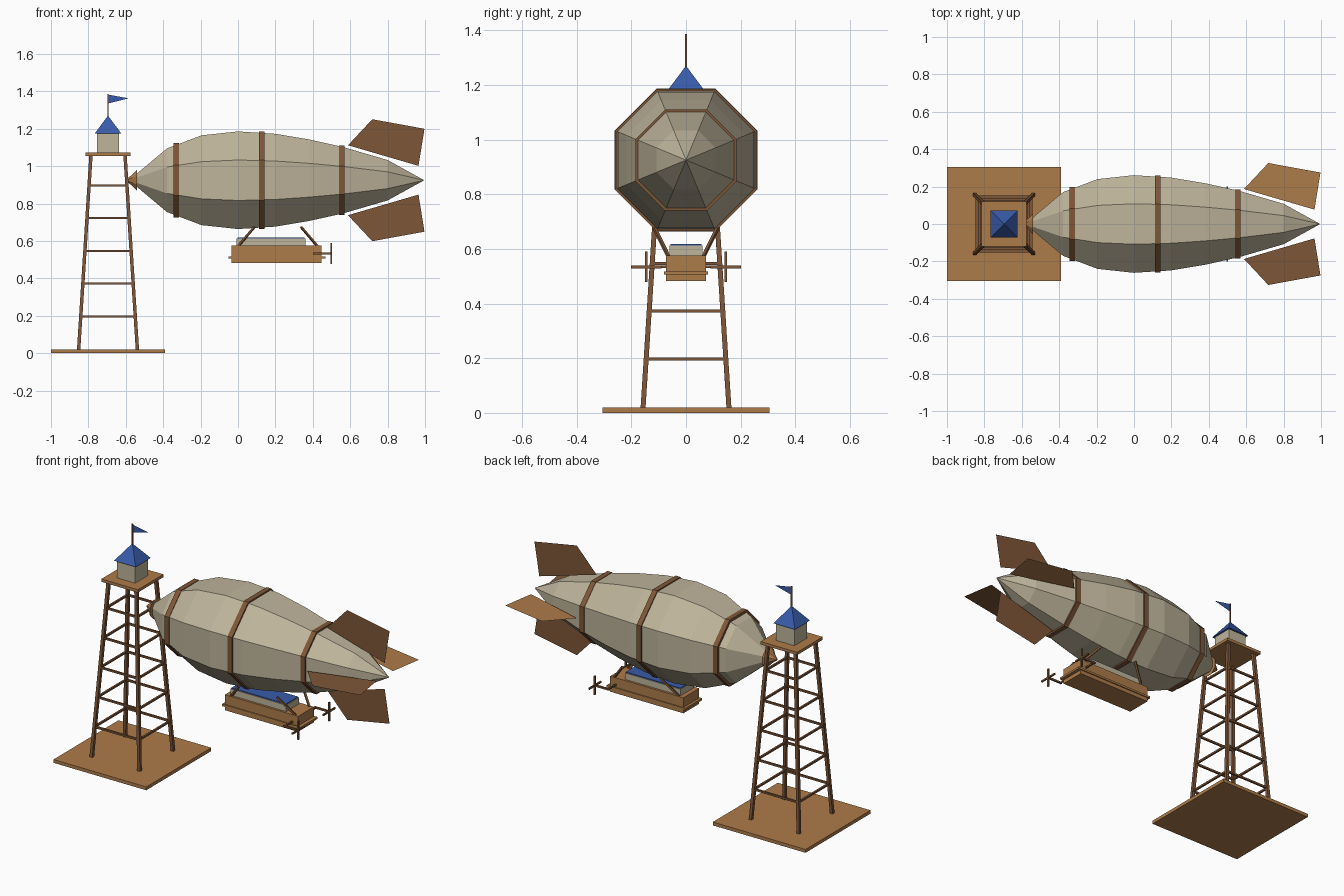
import bpy, bmesh, math
from mathutils import Vector, Matrix

if "Cube" in bpy.data.objects:
    bpy.data.objects.remove(bpy.data.objects["Cube"])


def material(name, rgb):
    m = bpy.data.materials.new(name)
    m.diffuse_color = (*rgb, 1)
    m.use_nodes = True
    m.node_tree.nodes["Principled BSDF"].inputs["Base Color"].default_value = m.diffuse_color
    return m


CANVAS = material("canvas", (0.52, 0.46, 0.33))
WOOD = material("light wood", (0.42, 0.20, 0.070))
DARK = material("dark wood", (0.21, 0.093, 0.040))
BLUE = material("blue cloth", (0.040, 0.105, 0.40))

TX = -0.695      # tower centre
AXIS = 0.925     # hull axis height


def finish(bm, name, mat, fix=True):
    if fix:
        bmesh.ops.recalc_face_normals(bm, faces=bm.faces)
    me = bpy.data.meshes.new(name)
    bm.to_mesh(me)
    bm.free()
    me.materials.append(mat)
    ob = bpy.data.objects.new(name, me)
    bpy.context.collection.objects.link(ob)
    return ob


def box(name, mat, x, y, z):
    """Box from (min, max) ranges."""
    bm = bmesh.new()
    size = [r[1] - r[0] for r in (x, y, z)]
    mid = [(r[1] + r[0]) / 2 for r in (x, y, z)]
    bmesh.ops.create_cube(bm, size=1, matrix=Matrix.Translation(mid) @ Matrix.Diagonal((*size, 1)))
    return finish(bm, name, mat)


def beam(name, mat, a, b, t):
    """Square beam of thickness t between two points."""
    a, b = Vector(a), Vector(b)
    d = b - a
    up = Vector((0, 0, 1)) if abs(d.normalized().z) < 0.9 else Vector((0, 1, 0))
    side = d.cross(up).normalized()
    top = side.cross(d).normalized()
    rot = Matrix((side, top, d.normalized())).transposed().to_4x4()
    bm = bmesh.new()
    bmesh.ops.create_cube(bm, size=1, matrix=Matrix.Translation((a + b) / 2) @ rot
                          @ Matrix.Diagonal((t, t, d.length, 1)))
    return finish(bm, name, mat)


def octagon_lathe(name, mat, profile, closed=False):
    """Eight-sided lathe along x; profile holds (x, half height)."""
    bm = bmesh.new()
    rings = []
    for x, h in profile:
        r = h / math.cos(math.pi / 8)
        angles = [math.pi / 8 + k * math.pi / 4 for k in range(8)]
        rings.append([bm.verts.new((x, r * math.sin(a), AXIS + r * math.cos(a))) for a in angles])
    pairs = list(zip(rings, rings[1:]))
    if closed:
        pairs.append((rings[-1], rings[0]))
    else:
        bm.faces.new(rings[0])
        bm.faces.new(rings[-1])
    for p, q in pairs:
        for k in range(8):
            n = (k + 1) % 8
            bm.faces.new((p[k], p[n], q[n], q[k]))
    return finish(bm, name, mat)


def sheet(name, mat, points):
    bm = bmesh.new()
    bm.faces.new([bm.verts.new(p) for p in points])
    return finish(bm, name, mat, False)


# Mooring tower: ground base, legs and rungs
box("ground_base", WOOD, (-1, -0.39), (-0.305, 0.305), (0, 0.02))
CORNERS = [(-1, -1), (1, -1), (1, 1), (-1, 1)]


def corner(i, z):
    s = 0.157 + (0.091 - 0.157) * (z - 0.02) / 1.04
    cx, cy = CORNERS[i % 4]
    return (TX + cx * s, cy * s, z)


for i in range(4):
    beam("tower_leg", DARK, corner(i, 0.015), corner(i, 1.06), 0.018)
    for z in (0.197, 0.372, 0.547, 0.722, 0.898):
        beam("tower_rung", DARK, corner(i, z), corner(i + 1, z), 0.011)

# Tower top: platform, hut, roof, pole and flag
box("tower_platform", WOOD, (TX - 0.12, TX + 0.12), (-0.12, 0.12), (1.055, 1.072))
box("tower_hut", CANVAS, (TX - 0.06, TX + 0.06), (-0.06, 0.06), (1.072, 1.178))
bm = bmesh.new()
bmesh.ops.create_cone(bm, cap_ends=True, segments=4, radius1=0.071 * math.sqrt(2), radius2=0, depth=0.095,
                      matrix=Matrix.Translation((TX, 0, 1.2225)) @ Matrix.Rotation(math.pi / 4, 4, 'Z'))
finish(bm, "hut_roof", BLUE)
beam("flag_pole", DARK, (TX, 0, 1.26), (TX, 0, 1.386), 0.007)
sheet("flag", BLUE, [(TX, 0, 1.335), (TX + 0.11, 0, 1.363), (TX, 0, 1.383)])

# Hull, nose cone and belts
octagon_lathe("hull", CANVAS, [(-0.56, 0.006), (-0.535, 0.04), (-0.38, 0.17), (-0.195, 0.24), (0, 0.261),
                               (0.2, 0.248), (0.38, 0.218), (0.56, 0.178), (0.8, 0.108), (0.992, 0.002)])
octagon_lathe("nose_cone", WOOD, [(-0.597, 0.006), (-0.565, 0.03), (-0.54, 0.056)])
for x, h in ((-0.33, 0.198), (0.128, 0.26), (0.555, 0.185)):
    octagon_lathe("hull_belt", DARK, [(x - 0.015, h - 0.03), (x - 0.015, h), (x + 0.015, h),
                                      (x + 0.015, h - 0.03)], True)

# Tail fins: one flat sheet turned to four directions
FIN = [(0.588, 0.187), (0.718, 0.326), (0.997, 0.275), (0.965, 0.077)]
for name, mat, dy, dz in (("upper_fin", DARK, 0, 1), ("lower_fin", DARK, 0, -1),
                          ("right_fin", DARK, -1, 0), ("left_fin", WOOD, 1, 0)):
    pts = [(x, dy * r, AXIS + dz * r) for x, r in FIN]
    # lay side fins facing up, upright fins facing forward
    if dy > 0 or dz > 0:
        pts.reverse()
    sheet(name, mat, pts)

# Gondola: body, rail and cabin with blue roof
box("gondola_body", WOOD, (-0.035, 0.447), (-0.074, 0.074), (0.483, 0.575))
box("gondola_rail", WOOD, (-0.05, 0.467), (-0.08, 0.08), (0.506, 0.518))
box("gondola_cabin", CANVAS, (-0.007, 0.36), (-0.061, 0.061), (0.575, 0.613))
box("cabin_roof", BLUE, (-0.003, 0.356), (-0.057, 0.057), (0.613, 0.618))

# Struts and propellers on both sides
for s in (-1, 1):
    for x0, x1 in ((0.0, 0.088), (0.425, 0.337)):
        beam("gondola_strut", DARK, (x0, s * 0.064, 0.572), (x1, s * 0.115, 0.675), 0.011)
    y = s * 0.145
    beam("propeller_outrigger", DARK, (0.41, s * 0.07, 0.534), (0.41, y, 0.534), 0.009)
    beam("propeller_shaft", DARK, (0.402, y, 0.534), (0.503, y, 0.534), 0.010)
    box("propeller_blade", DARK, (0.494, 0.502), (y - 0.005, y + 0.005), (0.478, 0.59))
    box("propeller_blade", DARK, (0.494, 0.502), (y - 0.056, y + 0.056), (0.529, 0.539))
